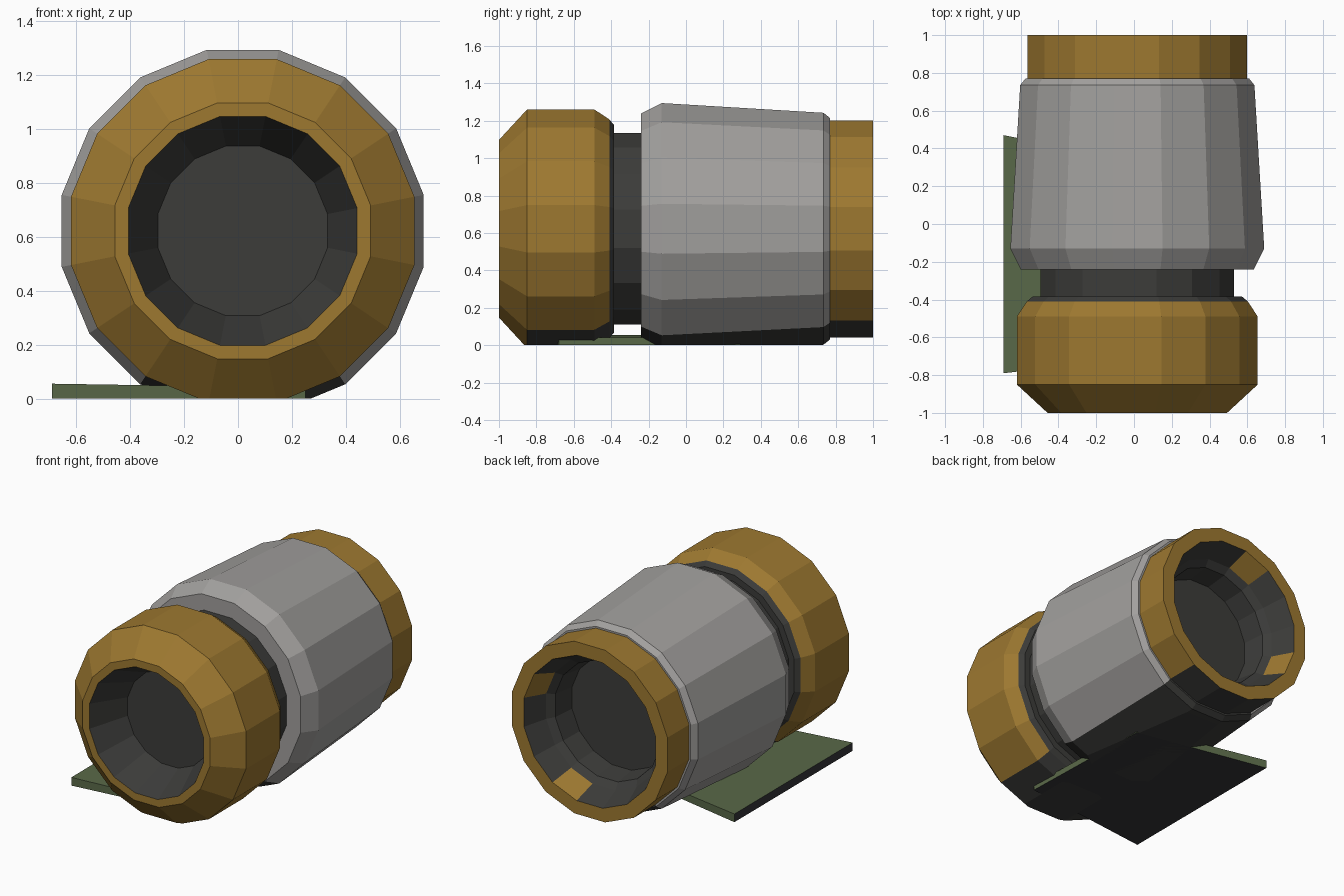
import bpy, bmesh, math

if "Cube" in bpy.data.objects:
    bpy.data.objects.remove(bpy.data.objects["Cube"])

N = 16                      # sides of the barrel
CX, CZ = 0.0175, 0.6225     # barrel axis


def material(name, rgb):
    m = bpy.data.materials.new(name)
    m.diffuse_color = (*rgb, 1)
    m.use_nodes = True
    m.node_tree.nodes["Principled BSDF"].inputs["Base Color"].default_value = m.diffuse_color
    return m


GOLD = material("gold", (0.34, 0.19, 0.03))
GREY = material("grey", (0.36, 0.35, 0.34))
DARK = material("dark", (0.045, 0.045, 0.042))
GREEN = material("green", (0.10, 0.14, 0.065))
SLATE = material("slate", (0.035, 0.035, 0.04))


def finish(name, bm, mats):
    bmesh.ops.recalc_face_normals(bm, faces=bm.faces)
    me = bpy.data.meshes.new(name)
    bm.to_mesh(me)
    bm.free()
    for m in mats:
        me.materials.append(m)
    ob = bpy.data.objects.new(name, me)
    bpy.context.collection.objects.link(ob)
    return ob


def lathe(name, profile, mats, pick):
    """Turn (y, flat radius) points about the barrel axis; pick(band, degrees) gives the material slot."""
    bm = bmesh.new()
    rings = []
    for y, a in profile:
        if a == 0:
            rings.append([bm.verts.new((CX, y, CZ))] * N)
            continue
        r = a / math.cos(math.pi / N)
        rings.append([bm.verts.new((CX + r * math.cos(t), y, CZ + r * math.sin(t)))
                      for t in (2 * math.pi * (i - 0.5) / N for i in range(N))])
    for b, (p, q) in enumerate(zip(rings, rings[1:])):
        for i in range(N):
            j = (i + 1) % N
            vs = list(dict.fromkeys((p[i], p[j], q[j], q[i])))
            bm.faces.new(vs).material_index = pick(b, 360 * i / N)
    bmesh.ops.dissolve_limit(bm, angle_limit=0.01, verts=[], edges=[
        e for e in bm.edges if any(v.co.x == rings[-1][0].co.x and v is rings[-1][0]
                                   for v in e.verts)]) if profile[-1][1] == 0 else None
    # flat underside where the barrel meets the ground
    cut = bmesh.ops.bisect_plane(bm, geom=bm.verts[:] + bm.edges[:] + bm.faces[:],
                                 plane_co=(0, 0, 0), plane_no=(0, 0, 1), clear_inner=True)
    edges = [g for g in cut["geom_cut"] if isinstance(g, bmesh.types.BMEdge)]
    if edges:
        for f in bmesh.ops.edgenet_fill(bm, edges=edges)["faces"]:
            f.material_index = len(mats) - 1
    return finish(name, bm, mats)


def underside(d):
    return abs(d - 270) < 30


# front collar with its chamfers
lathe("front_collar",
      [(-1, 0.425), (-1, 0.475), (-0.85, 0.6375), (-0.49, 0.6375), (-0.41, 0.585),
       (-0.385, 0.555), (-0.385, 0.512)],
      [GOLD, DARK], lambda b, d: int(b > 3 or (b in (2, 3) and underside(d))))

# conical front opening
lathe("front_opening", [(-1, 0.425), (-0.75, 0.315), (-0.75, 0)], [DARK], lambda b, d: 0)

# narrow neck between collar and body
lathe("neck", [(-0.385, 0.512), (-0.24, 0.512)], [DARK], lambda b, d: 0)

# tapered grey body
lathe("body",
      [(-0.24, 0.512), (-0.24, 0.617), (-0.13, 0.672), (0.735, 0.62), (0.77, 0.592), (0.77, 0.58)],
      [GREY, DARK], lambda b, d: int(underside(d)))

# rear collar and rim
lathe("rear_collar", [(0.77, 0.58), (1, 0.58), (1, 0.49)],
      [GOLD, DARK], lambda b, d: int(b == 0 and underside(d)))

# stepped rear opening with four gold patches
lathe("rear_opening", [(1, 0.49), (0.85, 0.43), (0.81, 0.39), (0.66, 0.37), (0.66, 0)],
      [DARK, GOLD], lambda b, d: int(b == 0 and d % 90 == 22.5))

# tapered ground plate, green above and slate beneath
bm = bmesh.new()
outline = [(-0.69, -0.79), (0.25, -0.68), (0.22, 0.29), (-0.69, 0.47)]
low = [bm.verts.new((x, y, 0)) for x, y in outline]
top = [bm.verts.new((x, y, 0.055 if x < 0 else 0.04)) for x, y in outline]
bm.faces.new(low[::-1]).material_index = 1
bm.faces.new(top)
for i in range(4):
    j = (i + 1) % 4
    bm.faces.new((low[i], low[j], top[j], top[i])).material_index = int(i == 3)
finish("ground_plate", bm, [GREEN, SLATE])
